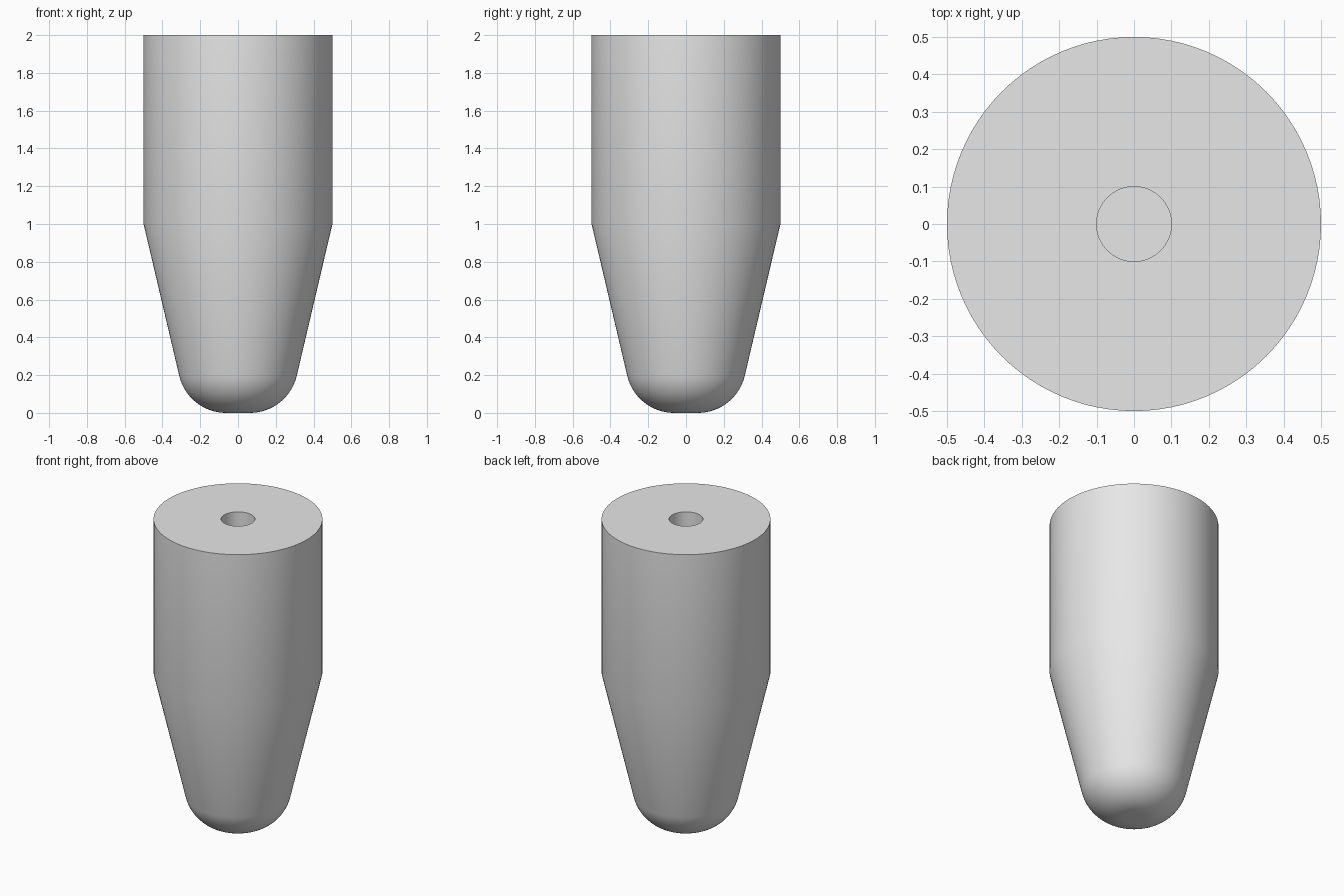
import bpy, bmesh, math

if "Cube" in bpy.data.objects:
    bpy.data.objects.remove(bpy.data.objects["Cube"])

SEG = 96
grey = bpy.data.materials.new("light_grey")
grey.diffuse_color = (0.8, 0.8, 0.8, 1)
grey.use_nodes = True
grey.node_tree.nodes["Principled BSDF"].inputs["Base Color"].default_value = grey.diffuse_color

# Taper: straight wall from (0.5, 1) down to (BOTTOM, 0), rounded at the tip
BOTTOM, FILLET = 0.265, 0.255
lean = math.atan(0.5 - BOTTOM)
flat = BOTTOM - FILLET * math.tan((math.pi / 2 - lean) / 2)

# Half profile (radius, height) from tip centre, up the outside, into the bore
profile = [(0, 0)]
STEPS = 16
for i in range(STEPS + 1):
    a = (math.pi / 2 - lean) * i / STEPS
    profile.append((flat + FILLET * math.sin(a), FILLET * (1 - math.cos(a))))
profile += [(0.5, 1), (0.5, 2), (0.1, 2), (0.1, 1), (0, 1)]

# Revolve the profile into a solid body with a blind bore
bm = bmesh.new()
verts = [bm.verts.new((r, 0, z)) for r, z in profile]
edges = [bm.edges.new(pair) for pair in zip(verts, verts[1:])]
bmesh.ops.spin(bm, geom=verts + edges, cent=(0, 0, 0), axis=(0, 0, 1),
               angle=2 * math.pi, steps=SEG, use_merge=False)
bmesh.ops.remove_doubles(bm, verts=bm.verts, dist=1e-4)
bmesh.ops.recalc_face_normals(bm, faces=bm.faces)
mesh = bpy.data.meshes.new("tapered_body")
bm.to_mesh(mesh)
bm.free()
mesh.materials.append(grey)

body = bpy.data.objects.new("tapered_body", mesh)
bpy.context.collection.objects.link(body)
bpy.context.view_layer.objects.active = body
body.select_set(True)
bpy.ops.object.shade_smooth_by_angle(angle=math.radians(30))
